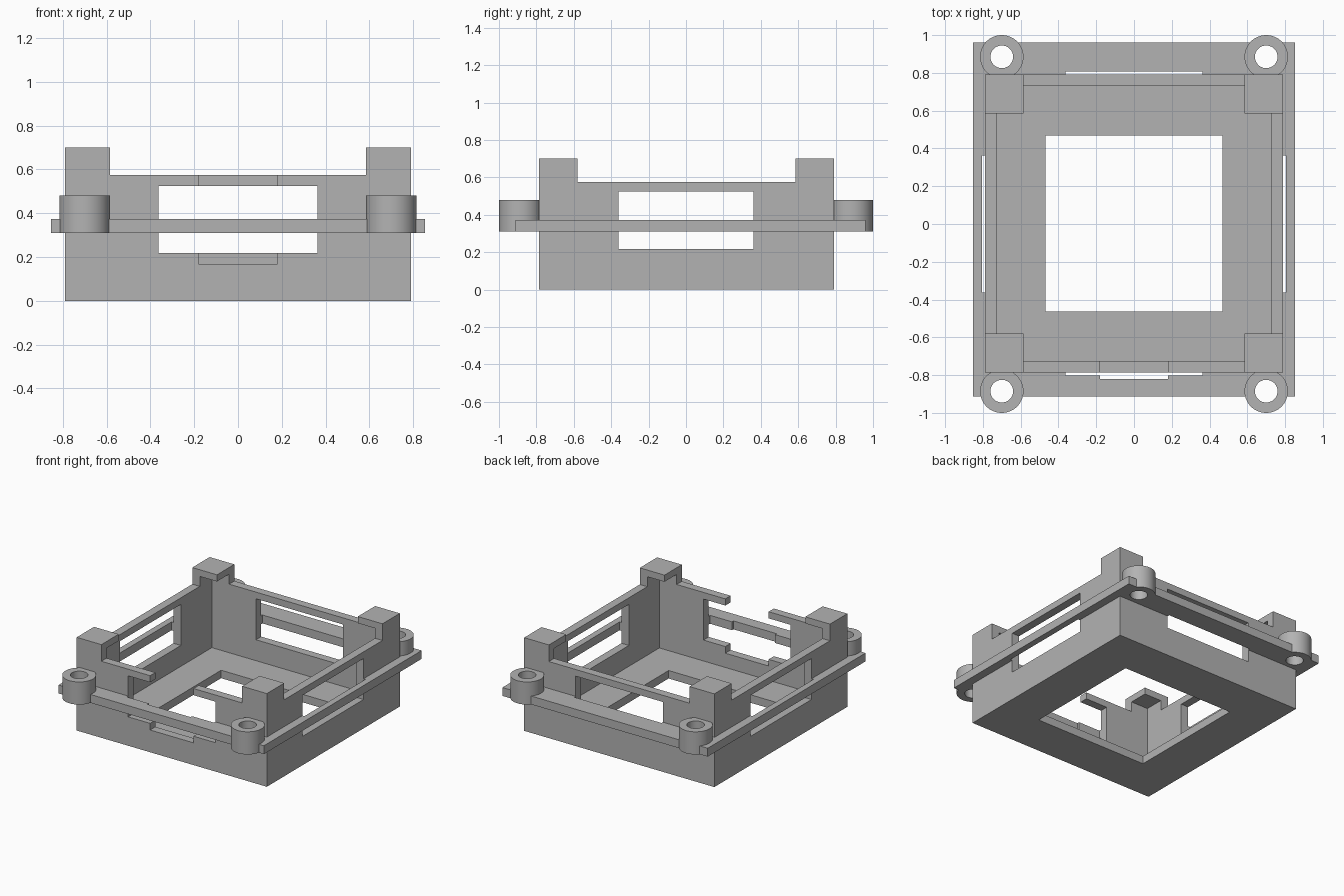
import bpy, bmesh
from math import radians
from mathutils import Matrix

default = bpy.data.objects.get("Cube")
if default:
    bpy.data.objects.remove(default, do_unlink=True)

grey = bpy.data.materials.new("plain_grey")
grey.use_nodes = True
COLOUR = (0.45, 0.45, 0.45, 1)
grey.diffuse_color = COLOUR
grey.node_tree.nodes["Principled BSDF"].inputs["Base Color"].default_value = COLOUR


def finish(name, bm):
    mesh = bpy.data.meshes.new(name)
    bm.to_mesh(mesh)
    bm.free()
    mesh.materials.append(grey)
    obj = bpy.data.objects.new(name, mesh)
    bpy.context.collection.objects.link(obj)
    return obj


def box(name, x0, x1, y0, y1, z0, z1):
    bm = bmesh.new()
    place = Matrix.Translation(((x0 + x1) / 2, (y0 + y1) / 2, (z0 + z1) / 2))
    size = Matrix.Diagonal((x1 - x0, y1 - y0, z1 - z0, 1))
    bmesh.ops.create_cube(bm, size=1, matrix=place @ size)
    return finish(name, bm)


def cylinder(name, x, y, radius, z0, z1):
    bm = bmesh.new()
    bmesh.ops.create_cone(bm, cap_ends=True, segments=64, radius1=radius, radius2=radius,
                          depth=z1 - z0, matrix=Matrix.Translation((x, y, (z0 + z1) / 2)))
    return finish(name, bm)


def combine(target, others, operation):
    """Apply booleans one after another, then drop the helper objects."""
    for other in others:
        other.hide_render = True
        mod = target.modifiers.new("combine", 'BOOLEAN')
        mod.operation, mod.solver, mod.object = operation, 'EXACT', other
        bpy.context.view_layer.update()
        graph = bpy.context.evaluated_depsgraph_get()
        mesh = bpy.data.meshes.new_from_object(target.evaluated_get(graph))
        target.modifiers.clear()
        target.data = mesh
    for other in others:
        bpy.data.objects.remove(other, do_unlink=True)


# Main dimensions
X, Y0, Y1 = 0.79, -0.786, 0.792
WALL, RIM, TOP = 0.062, 0.575, 0.70
WIN, SLIT = 0.362, 0.016


def window_cutters():
    return [
        box("window_x", -X - SLIT, X + SLIT, -WIN, WIN, 0.217, 0.525),
        box("window_y", -WIN, WIN, Y0 - SLIT, Y1 + SLIT, 0.217, 0.525),
        box("front_notch", -0.18, 0.18, Y0 - 0.034, Y0 + 0.1, 0.167, 0.8),
    ]


# Open tray with raised, hollow, capped corners
tray = box("tray", -X, X, Y0, Y1, 0, TOP)
combine(tray, [
    box("interior", -X + WALL, X - WALL, Y0 + WALL, Y1 - WALL, 0.06, 0.65),
    box("rim_gap_y", -0.585, 0.585, -2, 2, RIM, 1),
    box("rim_gap_x", -2, 2, -0.58, 0.586, RIM, 1),
    box("floor_opening", -0.468, 0.468, -0.462, 0.468, -1, 0.3),
] + window_cutters(), 'DIFFERENCE')

# Mounting flange with four screw bosses
flange = box("mounting_flange", -0.853, 0.853, -0.912, 0.961, 0.31, 0.373)
corners = [(x, y) for x in (-0.7, 0.7) for y in (-0.885, 0.885)]
combine(flange, [cylinder("boss", x, y, 0.115, 0.31, 0.48) for x, y in corners], 'UNION')
combine(flange, [cylinder("screw_hole", x, y, 0.06, 0, 1) for x, y in corners]
        + [box("tray_space", -X, X, Y0, Y1, 0, 1)] + window_cutters(), 'DIFFERENCE')

# Round bosses smooth, all other edges sharp
bpy.ops.object.select_all(action='DESELECT')
flange.select_set(True)
bpy.context.view_layer.objects.active = flange
bpy.ops.object.shade_smooth_by_angle(angle=radians(30))
